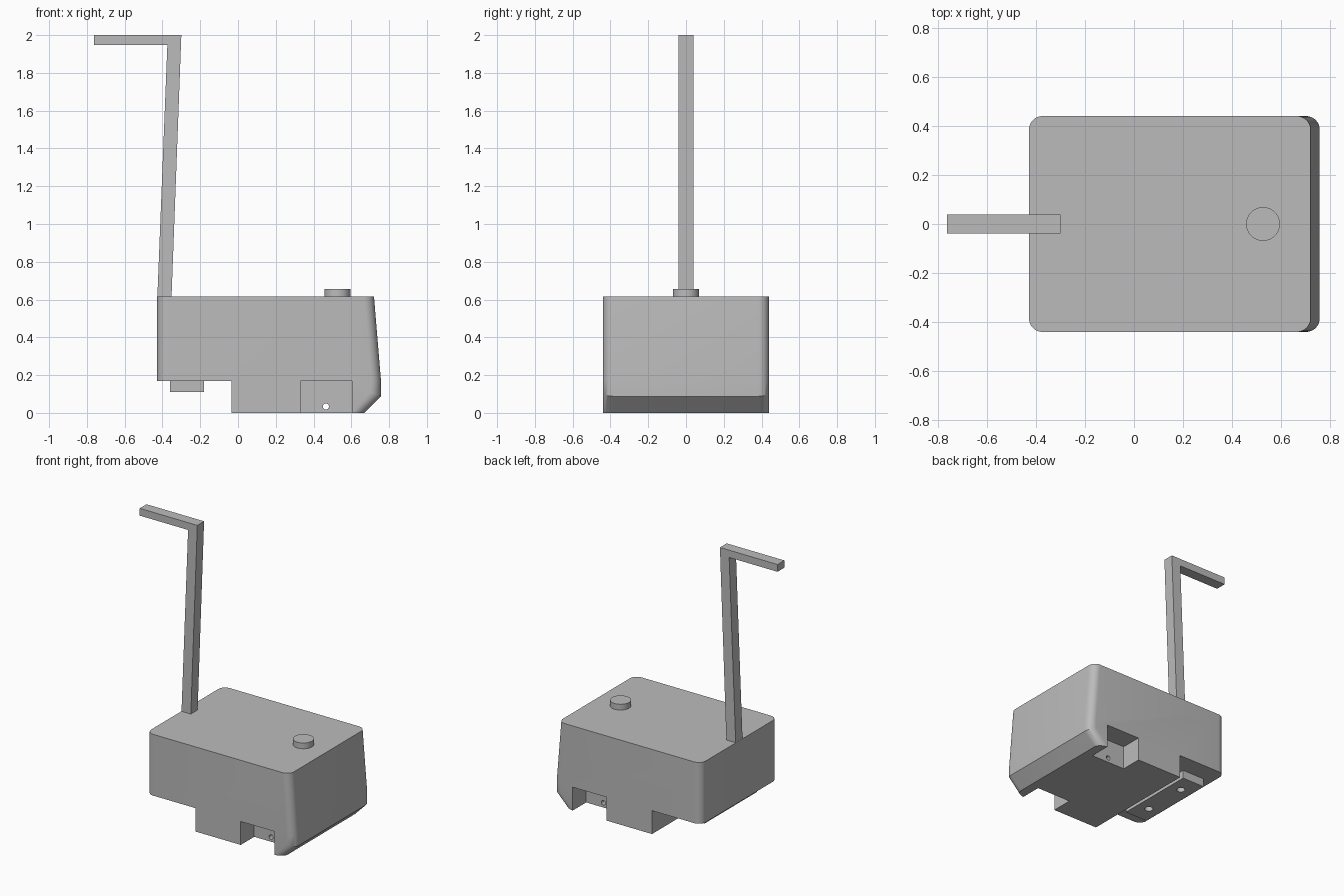
import bpy, bmesh, math
from mathutils import Matrix

cube = bpy.data.objects.get("Cube")
if cube:
    bpy.data.objects.remove(cube, do_unlink=True)

GREY = (0.5, 0.5, 0.5, 1)
mat = bpy.data.materials.new("plain_grey")
mat.use_nodes = True
mat.diffuse_color = GREY
mat.node_tree.nodes["Principled BSDF"].inputs["Base Color"].default_value = GREY


def finish(name, bm):
    bmesh.ops.recalc_face_normals(bm, faces=bm.faces)
    me = bpy.data.meshes.new(name)
    bm.to_mesh(me)
    bm.free()
    me.materials.append(mat)
    ob = bpy.data.objects.new(name, me)
    bpy.context.collection.objects.link(ob)
    return ob


def extrude_profile(points, half):
    """Solid from an x-z outline, spanning -half..half in y."""
    bm = bmesh.new()
    face = bm.faces.new([bm.verts.new((x, -half, z)) for x, z in points])
    new = bmesh.ops.extrude_face_region(bm, geom=[face])["geom"]
    bmesh.ops.translate(bm, vec=(0, 2 * half, 0),
                        verts=[v for v in new if isinstance(v, bmesh.types.BMVert)])
    return bm


def box(name, x0, x1, y0, y1, z0, z1):
    bm = bmesh.new()
    bmesh.ops.create_cube(bm, size=1)
    bmesh.ops.scale(bm, vec=(x1 - x0, y1 - y0, z1 - z0), verts=bm.verts)
    bmesh.ops.translate(bm, vec=((x0 + x1) / 2, (y0 + y1) / 2, (z0 + z1) / 2), verts=bm.verts)
    return finish(name, bm)


def cylinder(name, centre, radius, length, turn=0, sides=32):
    bm = bmesh.new()
    bmesh.ops.create_cone(bm, cap_ends=True, segments=sides, radius1=radius, radius2=radius,
                          depth=length,
                          matrix=Matrix.Translation(centre) @ Matrix.Rotation(turn, 4, "X"))
    return finish(name, bm)


def activate(ob):
    bpy.ops.object.select_all(action="DESELECT")
    ob.select_set(True)
    bpy.context.view_layer.objects.active = ob


def cut(ob, cutter):
    cutter.hide_render = True
    mod = ob.modifiers.new("cut", "BOOLEAN")
    mod.operation, mod.solver, mod.object = "DIFFERENCE", "EXACT", cutter
    activate(ob)
    bpy.ops.object.modifier_apply(modifier=mod.name)
    bpy.data.objects.remove(cutter, do_unlink=True)


def smooth(ob):
    activate(ob)
    bpy.ops.object.shade_smooth_by_angle(angle=math.radians(30))


# Main body: stepped outline with rounded upright corners
W = 0.44
bm = extrude_profile([(-0.428, 0.17), (-0.035, 0.17), (-0.035, 0), (0.67, 0),
                      (0.757, 0.088), (0.757, 0.17), (0.72, 0.615), (-0.428, 0.615)], W)
corners = []
for e in bm.edges:
    mid = (e.verts[0].co + e.verts[1].co) / 2
    if abs(mid.y) > W - 0.01 and (mid.x > 0.7 or mid.x < -0.42):
        corners.append(e)
bmesh.ops.bevel(bm, geom=corners, offset=0.055, segments=8, profile=0.5, affect="EDGES")
body = finish("body", bm)

# Side pockets and the axle hole joining them
for s in (-1, 1):
    y0, y1 = sorted((s * (W - 0.155), s * (W + 0.1)))
    cut(body, box("pocket_cutter", 0.33, 0.603, y0, y1, -0.1, 0.17))
cut(body, cylinder("axle_cutter", (0.465, 0, 0.034), 0.016, 1, math.pi / 2, 24))
smooth(body)

# Block under the raised end, with two round holes
block = box("under_block", -0.36, -0.18, -0.3, 0.3, 0.11, 0.17)
for s in (-1, 1):
    cut(block, cylinder("hole_cutter", (-0.27, s * 0.168, 0.11), 0.028, 0.1))
smooth(block)

# Button on the top
smooth(cylinder("top_button", (0.526, 0, 0.635), 0.069, 0.044, sides=48))

# Leaning post and grip in one bent bar
finish("push_handle", extrude_profile(
    [(-0.427, 0.612), (-0.352, 0.612), (-0.3, 2), (-0.763, 2), (-0.763, 1.947), (-0.374, 1.947)],
    0.039))
